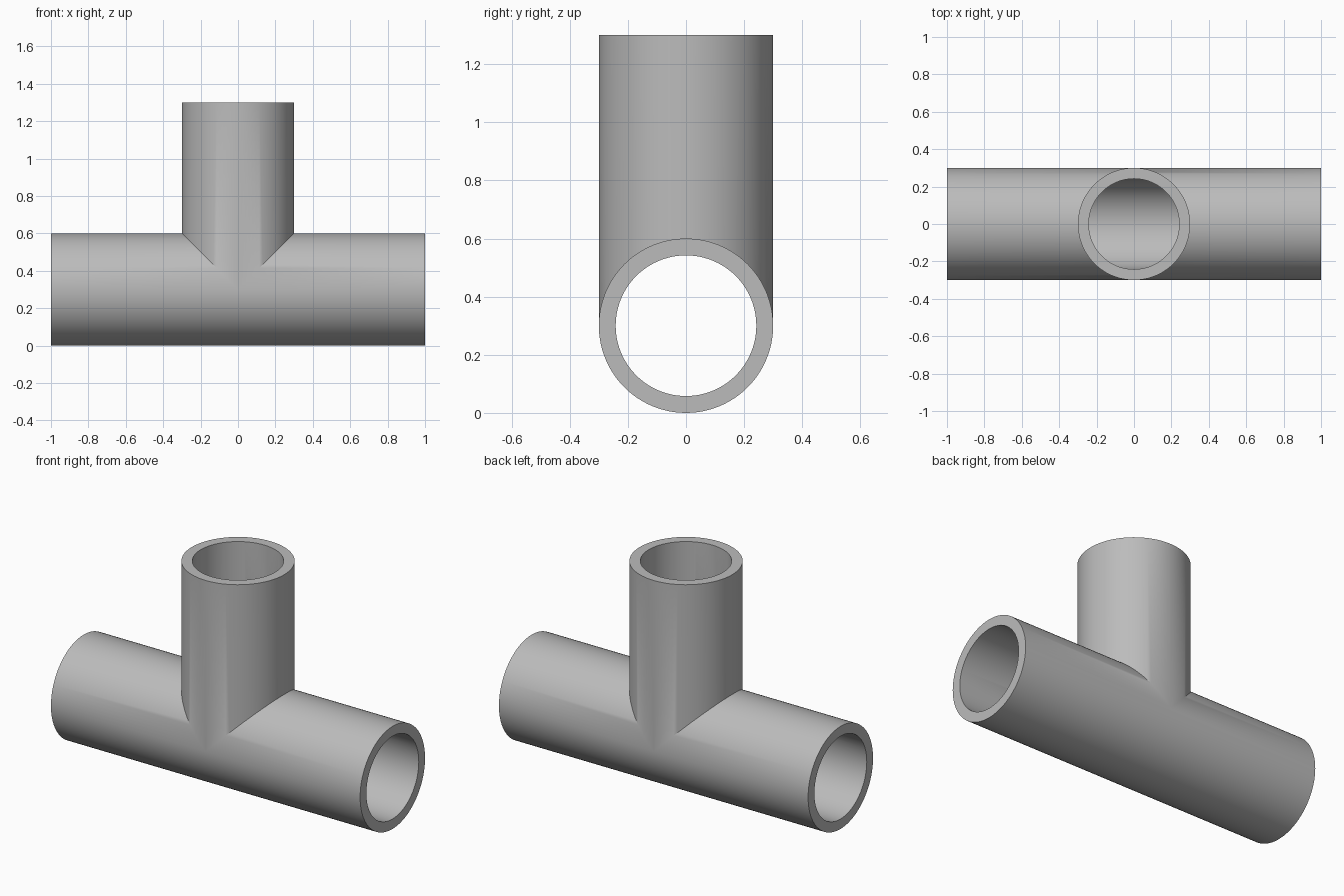
import bpy
import bmesh
from math import sin, cos, pi

OUTER, INNER = 0.3, 0.242   # pipe radii
AXIS = 0.3                  # height of the run's centre line
HALF_RUN, TOP = 1.0, 1.3
SEGMENTS = 96

cube = bpy.data.objects.get("Cube")
if cube:
    bpy.data.objects.remove(cube, do_unlink=True)

metal = bpy.data.materials.new("plain grey")
grey = (0.5, 0.5, 0.5, 1)
metal.use_nodes = True
metal.diffuse_color = grey
metal.node_tree.nodes["Principled BSDF"].inputs["Base Color"].default_value = grey


def seam(r, t, side):
    """Mitre curve where equal pipes meet; flat at x = 0 on the lower half."""
    return (side * max(0, r * sin(t)), r * cos(t), AXIS + r * sin(t))


def run_end(r, t, side):
    return (side * HALF_RUN, r * cos(t), AXIS + r * sin(t))


def branch_end(r, t, side):
    return (side * r * sin(t), r * cos(t), TOP)


bm = bmesh.new()


def strip(first, second, count):
    """Quads between two point rows over a span of angles."""
    rows = [[bm.verts.new(f(2 * pi * i / SEGMENTS)) for i in range(count + 1)]
            for f in (first, second)]
    for i in range(count):
        bm.faces.new((rows[0][i], rows[0][i + 1], rows[1][i + 1], rows[1][i]))


for side in (-1, 1):
    # Outer walls and bore: half of the run, and half of the branch
    for r in (OUTER, INNER):
        strip(lambda t: seam(r, t, side), lambda t: run_end(r, t, side), SEGMENTS)
        strip(lambda t: seam(r, t, side), lambda t: branch_end(r, t, side), SEGMENTS // 2)
    # Flat rims
    for end, count in ((run_end, SEGMENTS), (branch_end, SEGMENTS // 2)):
        strip(lambda t: end(OUTER, t, side), lambda t: end(INNER, t, side), count)

# Weld into one watertight shell
bmesh.ops.remove_doubles(bm, verts=bm.verts[:], dist=0.0001)
bmesh.ops.recalc_face_normals(bm, faces=bm.faces[:])

mesh = bpy.data.meshes.new("pipe_tee")
bm.to_mesh(mesh)
bm.free()
mesh.materials.append(metal)
tee = bpy.data.objects.new("pipe_tee", mesh)
bpy.context.collection.objects.link(tee)

bpy.ops.object.select_all(action="DESELECT")
tee.select_set(True)
bpy.context.view_layer.objects.active = tee
bpy.ops.object.shade_smooth_by_angle(angle=pi / 6)
